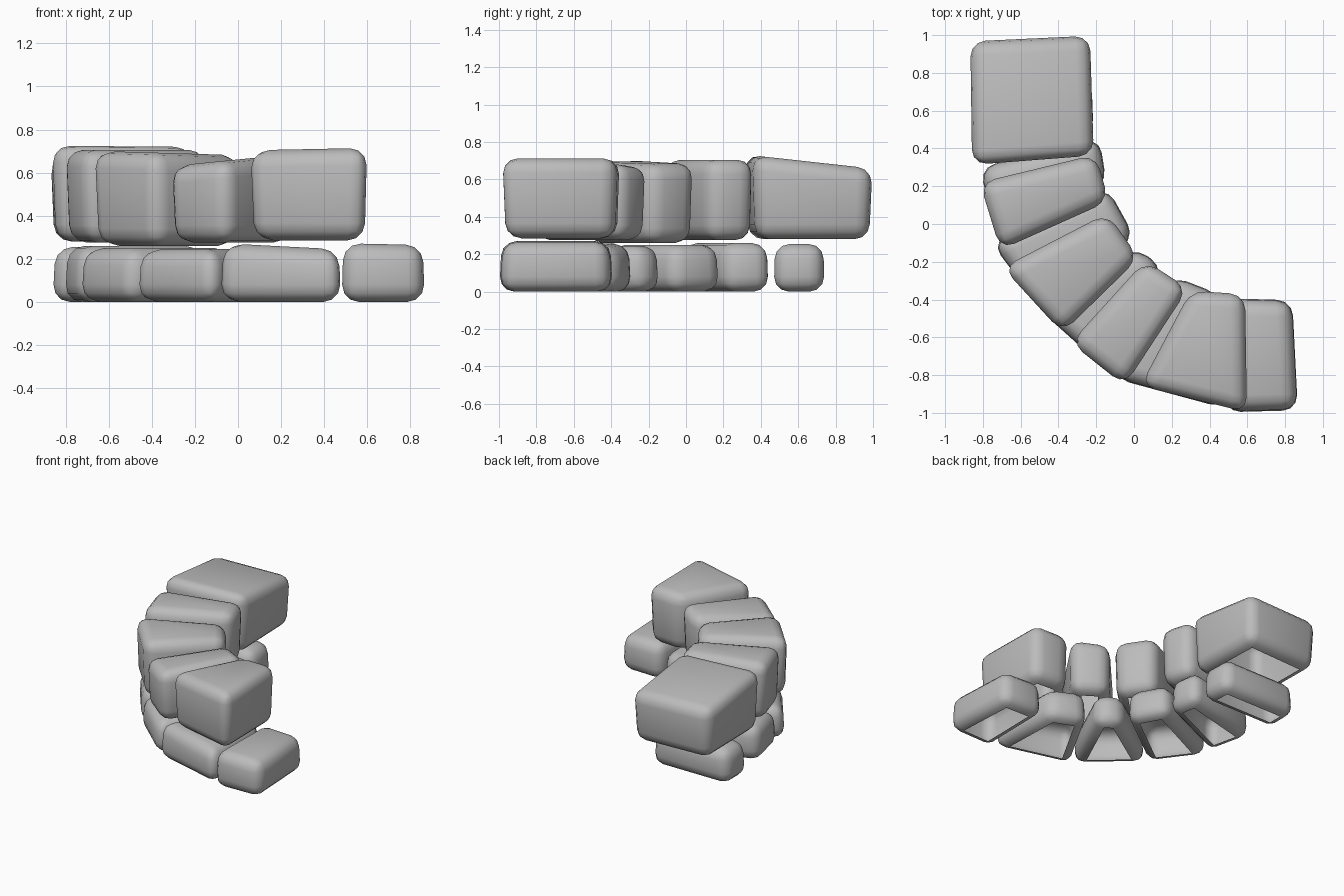
import bpy
import bmesh
from mathutils import Vector

cube = bpy.data.objects.get("Cube")
if cube:
    bpy.data.objects.remove(cube, do_unlink=True)

stone_mat = bpy.data.materials.new("stone_grey")
stone_mat.use_nodes = True
GREY = (0.5, 0.5, 0.5, 1)
stone_mat.diffuse_color = GREY
stone_mat.node_tree.nodes["Principled BSDF"].inputs["Base Color"].default_value = GREY


def make_stone(name, plan, low, high, tilt=(0, 0), base_scale=1.0, top_scale=1.0, bevel=0.08):
    """Rounded, slightly tapered block with an open underside."""
    bm = bmesh.new()
    corners = [Vector(p) for p in plan]
    centre = sum(corners, Vector((0, 0))) / len(corners)
    slope = Vector(tilt)
    base, top = [], []
    for corner in corners:
        offset = corner - centre
        b = centre + offset * base_scale
        t = centre + offset * top_scale
        base.append(bm.verts.new((b.x, b.y, low)))
        top.append(bm.verts.new((t.x, t.y, high + offset.dot(slope))))
    bm.faces.new(base)
    bm.faces.new(top)
    count = len(corners)
    for i in range(count):
        j = (i + 1) % count
        bm.faces.new((base[i], base[j], top[j], top[i]))
    bmesh.ops.recalc_face_normals(bm, faces=bm.faces)
    bmesh.ops.bevel(bm, geom=bm.edges[:], offset=bevel, segments=3,
                    profile=0.5, affect='EDGES', clamp_overlap=True)
    # Leave the flat underside open
    bm.normal_update()
    under = max((f for f in bm.faces if f.normal.z < -0.9), key=lambda f: f.calc_area())
    bmesh.ops.delete(bm, geom=[under], context='FACES')
    for face in bm.faces:
        face.smooth = True
    mesh = bpy.data.meshes.new(name)
    bm.to_mesh(mesh)
    bm.free()
    mesh.materials.append(stone_mat)
    obj = bpy.data.objects.new(name, mesh)
    bpy.context.collection.objects.link(obj)
    return obj


# Lower course, from the back end round to the front end
lower_course = [
    ([(-.86, .74), (-.22, .74), (-.21, .47), (-.86, .47)], .255, (0, 0)),
    ([(-.82, .30), (-.18, .46), (-.14, .21), (-.74, -.06)], .26, (0, 0)),
    ([(-.76, -.10), (-.14, .20), (.01, -.07), (-.50, -.45)], .25, (0, 0)),
    ([(-.50, -.46), (.01, -.12), (.16, -.23), (-.11, -.81)], .245, (0, 0)),
    ([(-.11, -.82), (.20, -.27), (.46, -.37), (.48, -.98)], .255, (-.05, 0)),
    ([(.49, -.39), (.84, -.40), (.87, -.99), (.48, -1)], .268, (-.02, 0)),
]
for index, (plan, high, tilt) in enumerate(lower_course, 1):
    make_stone(f"lower_stone_{index}", plan, 0, high, tilt, top_scale=.96)

# Upper course, resting across the joints below
upper_course = [
    ([(-.87, .97), (-.23, 1), (-.21, .36), (-.86, .31)], .28, .695, (0, -.11)),
    ([(-.82, .22), (-.20, .37), (-.13, .12), (-.71, -.14)], .275, .705, (0, 0)),
    ([(-.70, -.23), (-.14, .06), (.03, -.18), (-.38, -.58)], .26, .69, (-.03, 0)),
    ([(-.34, -.63), (.06, -.19), (.29, -.34), (-.05, -.86)], .275, .66, (.1, 0)),
    ([(.30, -.35), (.59, -.37), (.60, -1), (.03, -.86)], .285, .71, (.02, 0)),
]
for index, (plan, low, high, tilt) in enumerate(upper_course, 1):
    make_stone(f"upper_stone_{index}", plan, low, high, tilt, base_scale=.95)
